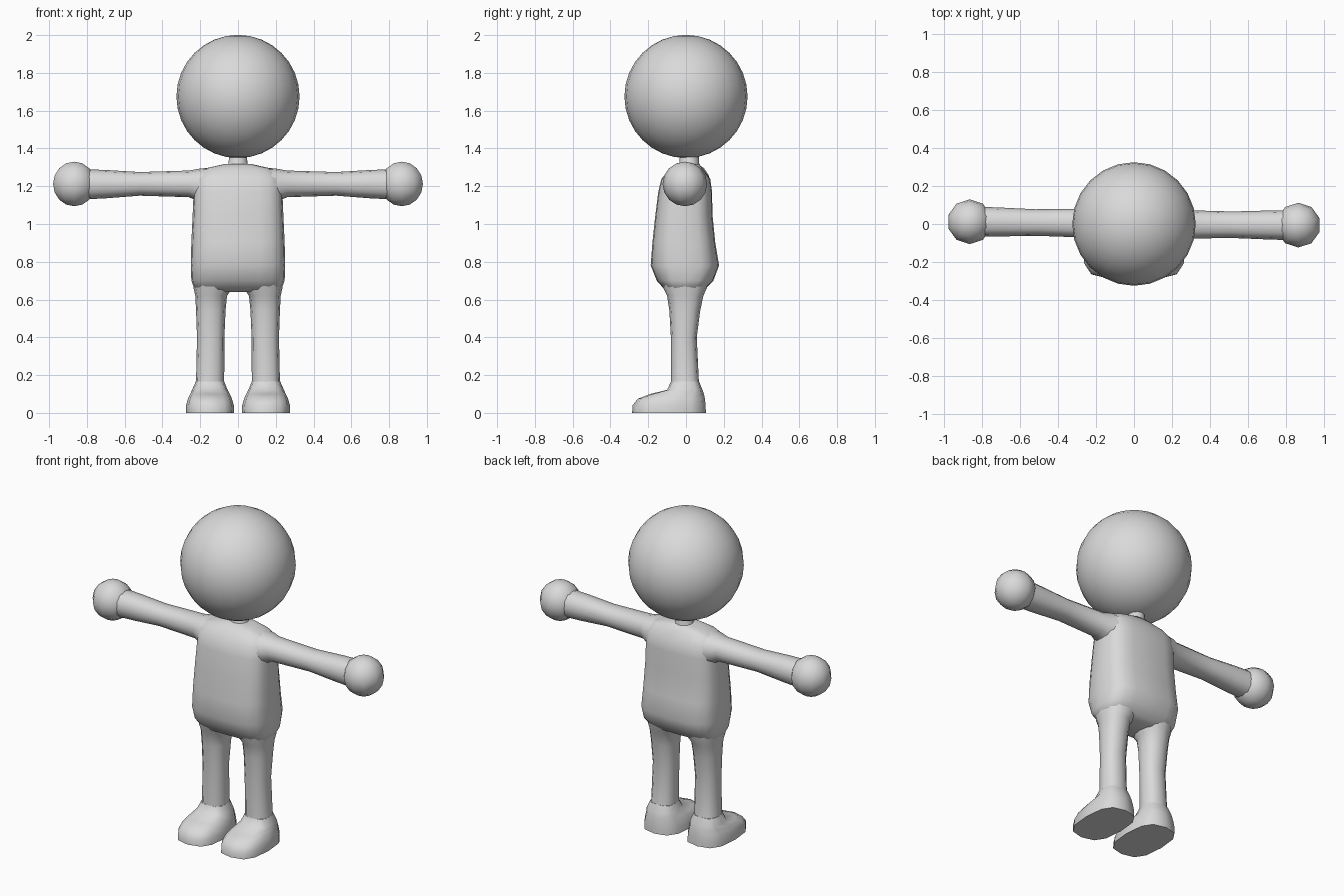
import bpy, bmesh, math
from mathutils import Vector

grey = bpy.data.materials.new("plain grey")
grey.diffuse_color = (0.7, 0.7, 0.7, 1)


def finish(name, bm, angle=60):
    bmesh.ops.recalc_face_normals(bm, faces=bm.faces)
    mesh = bpy.data.meshes.new(name)
    bm.to_mesh(mesh)
    bm.free()
    mesh.materials.append(grey)
    obj = bpy.data.objects.new(name, mesh)
    bpy.context.collection.objects.link(obj)
    bpy.ops.object.select_all(action='DESELECT')
    obj.select_set(True)
    bpy.context.view_layer.objects.active = obj
    bpy.ops.object.shade_smooth_by_angle(angle=math.radians(angle))
    return obj


def loft(name, rings, sides, power, place):
    """Skin rounded cross-sections given as (t, a_min, a_max, b_min, b_max)."""
    bm = bmesh.new()
    loops = []
    for t, a0, a1, b0, b1 in rings:
        loop = []
        for i in range(sides):
            ang = 2 * math.pi * i / sides
            c, s = math.cos(ang), math.sin(ang)
            c = math.copysign(abs(c) ** power, c)
            s = math.copysign(abs(s) ** power, s)
            a = (a0 + a1) / 2 + c * (a1 - a0) / 2
            b = (b0 + b1) / 2 + s * (b1 - b0) / 2
            loop.append(bm.verts.new(place(t, a, b)))
        loops.append(loop)
    for low, high in zip(loops, loops[1:]):
        for i in range(sides):
            j = (i + 1) % sides
            bm.faces.new((low[i], low[j], high[j], high[i]))
    bm.faces.new(loops[0])
    bm.faces.new(loops[-1])
    return finish(name, bm)


def ball(name, centre, radius, segments, rings):
    bm = bmesh.new()
    bmesh.ops.create_uvsphere(bm, u_segments=segments, v_segments=rings, radius=radius)
    bmesh.ops.translate(bm, verts=bm.verts, vec=Vector(centre))
    return finish(name, bm)


# Head and neck
ball("head", (0, 0, 1.675), 0.326, 24, 16)
loft("neck", [(1.28, -0.08, 0.08, -0.05, 0.08),
              (1.32, -0.05, 0.05, -0.035, 0.07),
              (1.40, -0.045, 0.045, -0.03, 0.065)],
     12, 1.0, lambda t, a, b: (a, b, t))

# Torso: rounded box, fuller at the hips, sloping shoulders
loft("torso", [(0.64, -0.19, 0.19, -0.075, 0.07),
               (0.655, -0.23, 0.23, -0.115, 0.10),
               (0.70, -0.247, 0.247, -0.155, 0.145),
               (0.78, -0.25, 0.25, -0.187, 0.175),
               (0.90, -0.247, 0.247, -0.178, 0.155),
               (1.05, -0.24, 0.24, -0.162, 0.14),
               (1.17, -0.235, 0.235, -0.147, 0.138),
               (1.24, -0.23, 0.23, -0.13, 0.128),
               (1.29, -0.19, 0.19, -0.085, 0.09),
               (1.318, -0.07, 0.07, -0.05, 0.07)],
     20, 0.62, lambda t, a, b: (a, b, t))

for side, label in ((-1, "left"), (1, "right")):
    dy = 0.012 if side < 0 else -0.006

    # Leg flares into the hip
    loft(label + "_leg", [(0.10, 0.07, 0.235, -0.085, 0.085),
                          (0.17, 0.073, 0.222, -0.08, 0.068),
                          (0.40, 0.072, 0.217, -0.08, 0.057),
                          (0.54, 0.066, 0.222, -0.088, 0.075),
                          (0.62, 0.058, 0.226, -0.10, 0.092),
                          (0.66, 0.03, 0.235, -0.12, 0.11),
                          (0.72, 0.0, 0.24, -0.13, 0.12)],
         12, 0.85, lambda t, a, b: (side * a, b, t))

    # Foot with flat sole and rounded toe
    loft(label + "_foot", [(0.0, 0.02, 0.275, -0.285, 0.105),
                           (0.04, 0.022, 0.275, -0.283, 0.104),
                           (0.075, 0.032, 0.265, -0.255, 0.10),
                           (0.10, 0.043, 0.253, -0.19, 0.095),
                           (0.122, 0.055, 0.243, -0.10, 0.087),
                           (0.165, 0.073, 0.224, -0.08, 0.07)],
         12, 0.72, lambda t, a, b: (side * a, b, t))

    # Arm: widens into the shoulder and slightly at the wrist
    loft(label + "_arm", [(0.08, -0.12, 0.12, 1.08, 1.307),
                          (0.21, -0.10, 0.10, 1.12, 1.292),
                          (0.26, -0.075, 0.075, 1.142, 1.283),
                          (0.52, -0.07, 0.07, 1.15, 1.275),
                          (0.70, -0.076, 0.076, 1.136, 1.286),
                          (0.82, -0.079, 0.079, 1.13, 1.29)],
         12, 0.9, lambda t, a, b: (side * t, a + dy * t / 0.8, b))

    # Hand
    ball(label + "_hand", (side * 0.867, dy, 1.212), 0.118, 10, 8)
